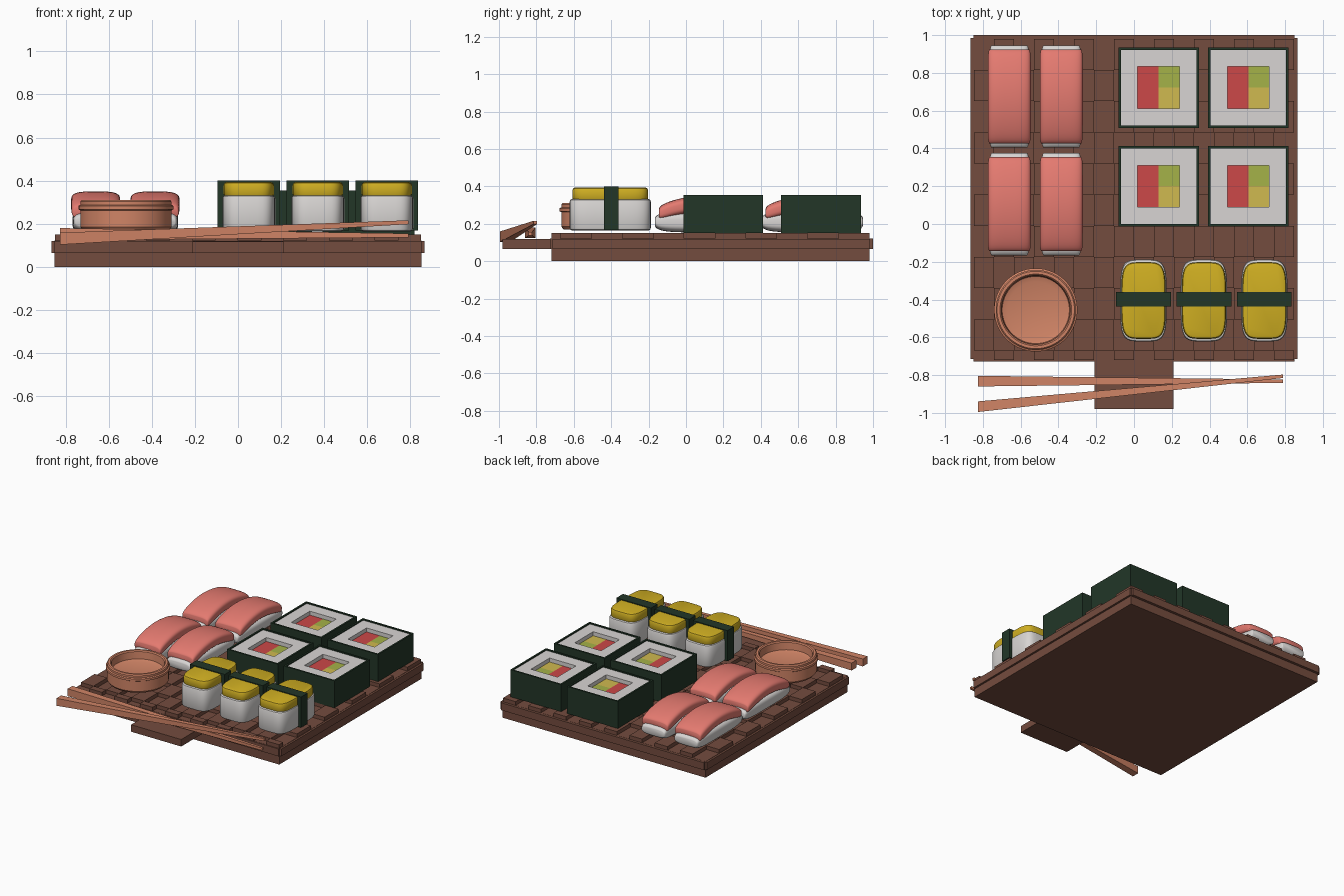
import bpy, bmesh
from math import cos, sin, pi, copysign
from mathutils import Vector

cube = bpy.data.objects.get("Cube")
if cube:
    bpy.data.objects.remove(cube, do_unlink=True)


def material(name, r, g, b):
    """Flat colour given in 0-255 display values, stored as linear."""
    colour = [((c / 255 + 0.055) / 1.055) ** 2.4 for c in (r, g, b)] + [1]
    m = bpy.data.materials.new(name)
    m.use_nodes = True
    m.diffuse_color = colour
    m.node_tree.nodes["Principled BSDF"].inputs["Base Color"].default_value = colour
    return m


WOOD = material("dark wood", 116, 76, 62)
CLAY = material("light wood", 208, 132, 102)
SALMON = material("salmon pink", 228, 122, 112)
RICE = material("rice white", 216, 213, 211)
NORI = material("seaweed green", 34, 54, 39)
EGG = material("egg yellow", 208, 175, 34)
RED = material("filling red", 204, 72, 72)
GREEN = material("filling green", 165, 178, 72)
PALE = material("filling yellow", 208, 186, 80)


def finish(name, bm, mat, smooth=None):
    bmesh.ops.recalc_face_normals(bm, faces=bm.faces)
    mesh = bpy.data.meshes.new(name)
    bm.to_mesh(mesh)
    bm.free()
    mesh.materials.append(mat)
    ob = bpy.data.objects.new(name, mesh)
    bpy.context.collection.objects.link(ob)
    if smooth:
        bpy.ops.object.select_all(action='DESELECT')
        bpy.context.view_layer.objects.active = ob
        ob.select_set(True)
        bpy.ops.object.shade_smooth_by_angle(angle=smooth)
    return ob


def add_box(bm, x0, x1, y0, y1, z0, z1):
    verts = bmesh.ops.create_cube(bm, size=1)["verts"]
    for v in verts:
        v.co.x = x0 if v.co.x < 0 else x1
        v.co.y = y0 if v.co.y < 0 else y1
        v.co.z = z0 if v.co.z < 0 else z1


def box(name, mat, *bounds):
    bm = bmesh.new()
    add_box(bm, *bounds)
    return finish(name, bm, mat)


def loft(name, mat, rings, smooth=None):
    """Skin a list of closed point rings and cap both ends."""
    bm = bmesh.new()
    loops = [[bm.verts.new(p) for p in ring] for ring in rings]
    n = len(loops[0])
    for a, b in zip(loops, loops[1:]):
        for i in range(n):
            j = (i + 1) % n
            bm.faces.new((a[i], a[j], b[j], b[i]))
    bm.faces.new(loops[0])
    bm.faces.new(loops[-1])
    return finish(name, bm, mat, smooth)


def oval(a, b, power=2, n=40):
    """Points of a superellipse; a higher power is boxier."""
    def f(c):
        return copysign(abs(c) ** (2 / power), c)
    return [(a * f(cos(t)), b * f(sin(t))) for t in (2 * pi * (i + 0.5) / n for i in range(n))]


def flat_ring(x, y, z, pts):
    return [(x + u, y + v, z) for u, v in pts]


def square(x, y, z, h):
    return flat_ring(x, y, z, [(-h, -h), (h, -h), (h, h), (-h, h)])


# Serving board with rim planks and a front tab
box("board_base", WOOD, -0.85, 0.85, -0.72, 0.98, 0, 0.122)
box("rim_sides", WOOD, -0.865, 0.865, -0.715, 0.985, 0.065, 0.12)
box("rim_ends", WOOD, -0.85, 0.85, -0.728, 1.0, 0.065, 0.121)
box("front_tab", WOOD, -0.21, 0.21, -0.98, -0.72, 0.065, 0.118)

# Woven mat: alternating raised blocks
bm = bmesh.new()
STEP_X, STEP_Y = 0.106, 0.165
for row in range(11):
    y1 = 0.98 - row * STEP_Y
    y0 = max(y1 - STEP_Y, -0.72)
    for col in range(16):
        if (row + col) % 2:
            x0 = -0.848 + col * STEP_X
            add_box(bm, x0, x0 + STEP_X, y0, y1, 0.115, 0.15)
finish("woven_mat", bm, WOOD)


def along_y(x, y, half_len, half_w, half_h, mid, end_power, power, count=25):
    """Cross-sections along y that shrink at the rounded ends."""
    rings = []
    for i in range(count):
        t = -0.995 * cos(pi * i / (count - 1))
        s = (1 - abs(t) ** end_power) ** (1 / end_power)
        w = half_w * (0.8 + 0.2 * s)
        h = half_h * s
        rings.append([(x + u, y + t * half_len, mid(t) + v) for u, v in oval(w, h, power)])
    return rings


# Salmon pieces: rice pad with an arched slice on top
for x in (-0.66, -0.385):
    for y in (0.105, 0.675):
        loft("salmon_rice", RICE,
             along_y(x, y, 0.272, 0.108, 0.056, lambda t: 0.21, 4, 3.5), 0.9)
        loft("salmon_slice", SALMON,
             along_y(x, y, 0.25, 0.114, 0.046, lambda t: 0.304 - 0.05 * t * t, 7, 3.5), 0.9)

# Square rolls: seaweed shell, rice with a sunken centre, four fillings
for x in (0.13, 0.605):
    for y in (0.2, 0.722):
        loft("roll_seaweed", NORI, [square(x, y, 0.15, 0.213), square(x, y, 0.355, 0.213),
                                    square(x, y, 0.355, 0.2), square(x, y, 0.16, 0.2)])
        loft("roll_rice", RICE, [square(x, y, 0.16, 0.2), square(x, y, 0.347, 0.2),
                                 square(x, y, 0.347, 0.111), square(x, y, 0.31, 0.111)])
        for name, mat, sx, sy in (("filling_red_back", RED, -1, 1), ("filling_red_front", RED, -1, -1),
                                  ("filling_green", GREEN, 1, 1), ("filling_yellow", PALE, 1, -1)):
            xs = sorted((x, x + sx * 0.111))
            ys = sorted((y, y + sy * 0.111))
            box(name, mat, *xs, *ys, 0.309, 0.317)


def pillow(name, mat, x, y, a, b, z0, z1, soft):
    """Rounded-rectangle block with softened top and bottom edges."""
    rings = []
    for z, inset in ((z0, soft), (z0 + soft * 0.3, soft * 0.3), (z0 + soft, 0),
                     (z1 - soft, 0), (z1 - soft * 0.3, soft * 0.3), (z1, soft)):
        rings.append(flat_ring(x, y, z, oval(a - inset, b - inset, 4.5)))
    loft(name, mat, rings, 0.7)


# Egg pieces: rice block, egg slab and seaweed band
for x in (0.05, 0.37, 0.69):
    pillow("egg_rice", RICE, x, -0.405, 0.123, 0.217, 0.165, 0.332, 0.012)
    pillow("egg_slab", EGG, x, -0.405, 0.117, 0.203, 0.322, 0.394, 0.015)
    box("egg_band", NORI, x - 0.145, x + 0.145, -0.438, -0.36, 0.168, 0.4)

# Sauce dish turned from a profile of radius and height
profile = [(0.2, 0.17), (0.212, 0.185), (0.212, 0.262), (0.221, 0.267), (0.221, 0.283),
           (0.212, 0.288), (0.212, 0.303), (0.205, 0.311), (0.19, 0.311), (0.183, 0.303),
           (0.178, 0.25), (0.15, 0.24)]
loft("sauce_dish", CLAY, [flat_ring(-0.52, -0.455, z, oval(r, r, 2, 48)) for r, z in profile], 0.6)


# Tapered chopsticks resting across the tab
def chopstick(name, start, end, h0, h1):
    rings = []
    for p, h in ((Vector(start), h0), (Vector(end), h1)):
        rings.append([p + Vector((0, u * h, v * h)) for u, v in ((-1, -1), (1, -1), (1, 1), (-1, 1))])
    loft(name, CLAY, rings)


chopstick("chopstick_front", (-0.825, -0.967, 0.131), (0.79, -0.806, 0.207), 0.028, 0.009)
chopstick("chopstick_back", (-0.825, -0.832, 0.152), (0.79, -0.832, 0.146), 0.028, 0.009)
